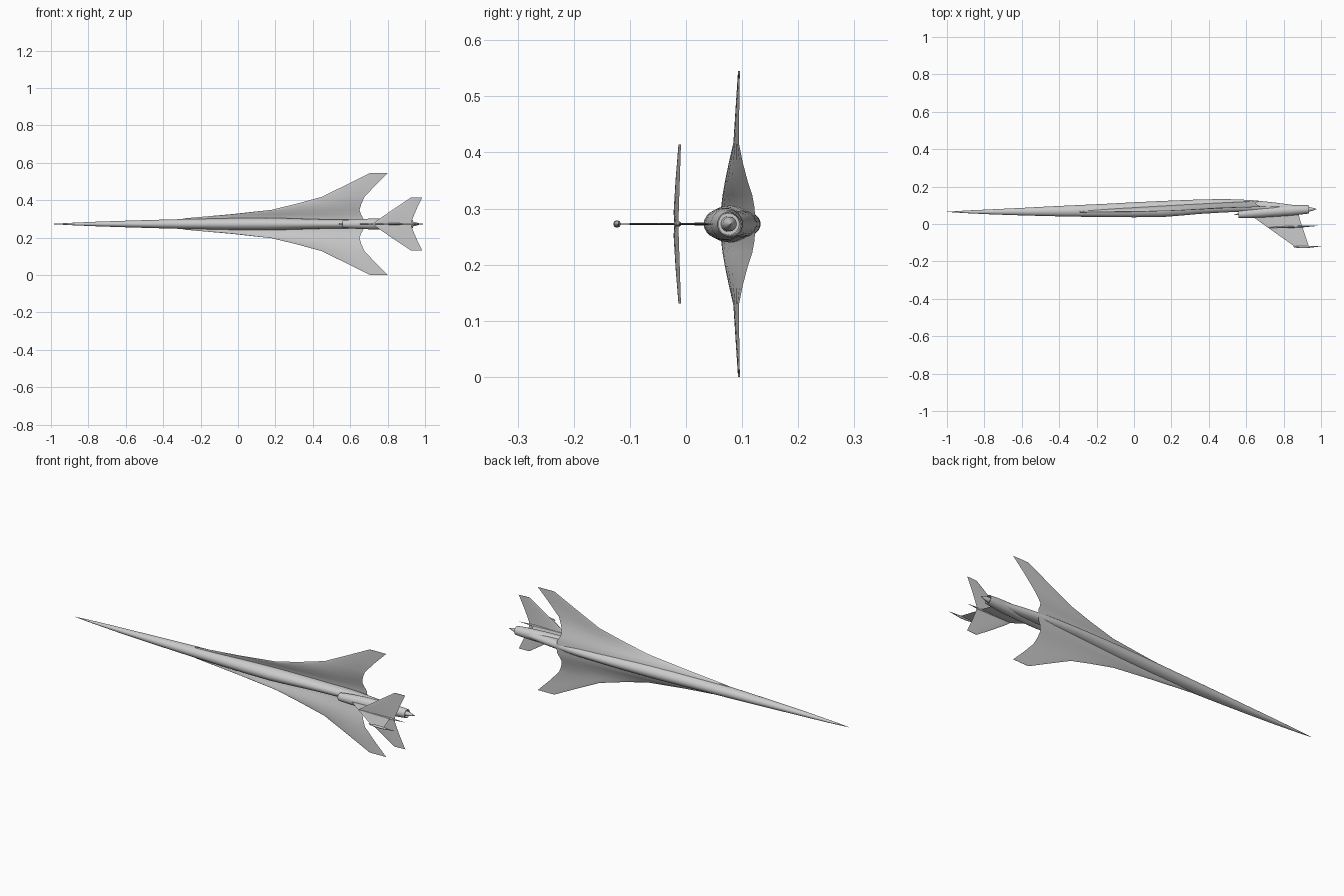
import bpy, bmesh, math

CZ = 0.2725  # symmetry plane height; aircraft "up" is -y


def loft(name, rings, caps=True, angle=35):
    """Skin a list of equal-length closed rings of points."""
    bm = bmesh.new()
    rows = [[bm.verts.new(p) for p in r] for r in rings]
    n = len(rows[0])
    for a, b in zip(rows, rows[1:]):
        for i in range(n):
            j = (i + 1) % n
            bm.faces.new((a[i], a[j], b[j], b[i]))
    if caps:
        bm.faces.new(rows[0])
        bm.faces.new(rows[-1])
    bmesh.ops.remove_doubles(bm, verts=bm.verts, dist=1e-5)
    bmesh.ops.recalc_face_normals(bm, faces=bm.faces)
    me = bpy.data.meshes.new(name)
    bm.to_mesh(me)
    bm.free()
    ob = bpy.data.objects.new(name, me)
    bpy.context.collection.objects.link(ob)
    bpy.context.view_layer.objects.active = ob
    ob.select_set(True)
    bpy.ops.object.shade_smooth_by_angle(angle=math.radians(angle))
    ob.select_set(False)
    return ob


def oval(x, ylo, yhi, hw, n=28):
    cy, ry = (ylo + yhi) / 2, (yhi - ylo) / 2
    return [(x, cy + ry * math.cos(2 * math.pi * i / n),
             CZ + hw * math.sin(2 * math.pi * i / n)) for i in range(n)]


def body(name, stations, **kw):
    return loft(name, [oval(*s) for s in stations], **kw)


def tube(name, stations, **kw):
    """Round body from (x, centre y, radius)."""
    return body(name, [(x, y - r, y + r, r) for x, y, r in stations], **kw)


CHORD = [0, 0.02, 0.08, 0.2, 0.4, 0.6, 0.8, 1]


def airfoil(le, te, thick, vertical=False):
    """Closed thin section between two points, thickened in y (or z)."""
    def point(t, s):
        p = [a + (b - a) * t for a, b in zip(le, te)]
        h = s * thick * (1.48 * math.sqrt(t) - 0.63 * t - 1.76 * t**2
                         + 1.42 * t**3 - 0.51 * t**4)
        p[2 if vertical else 1] += h
        return p
    return ([point(t, 1) for t in CHORD] +
            [point(t, -1) for t in reversed(CHORD[1:])])


def wing_pair(name, sections):
    """Sections (half span, le x, le y, te x, te y, thickness), both sides."""
    for label, s in (("left", -1), ("right", 1)):
        loft(f"{label}_{name}", [
            airfoil((lx, ly, CZ + s * h), (tx, ty, CZ + s * h), th)
            for h, lx, ly, tx, ty, th in sections])


# fuselage with long needle nose, arched belly and tapered tail
body("fuselage", [
    (-1.0, 0.0645, 0.0655, 0.0005), (-0.9, 0.058, 0.072, 0.006),
    (-0.75, 0.051, 0.079, 0.0125), (-0.6, 0.046, 0.086, 0.0175),
    (-0.45, 0.042, 0.094, 0.022), (-0.3, 0.039, 0.101, 0.026),
    (-0.15, 0.037, 0.108, 0.029), (0.0, 0.036, 0.116, 0.032),
    (0.15, 0.037, 0.123, 0.033), (0.25, 0.045, 0.127, 0.031),
    (0.35, 0.054, 0.131, 0.028), (0.45, 0.06, 0.133, 0.025),
    (0.55, 0.065, 0.132, 0.024), (0.65, 0.064, 0.126, 0.023),
    (0.75, 0.062, 0.115, 0.021), (0.85, 0.065, 0.102, 0.016)])

# main wing: long strake, cranked delta and swept outer panel
wing_pair("wing", [
    (0.0, -0.36, 0.062, 0.67, 0.124, 0.016),
    (0.03, -0.29, 0.064, 0.67, 0.122, 0.013),
    (0.052, -0.04, 0.066, 0.657, 0.118, 0.009),
    (0.076, 0.18, 0.07, 0.65, 0.110, 0.007),
    (0.11, 0.32, 0.077, 0.66, 0.101, 0.005),
    (0.145, 0.447, 0.085, 0.677, 0.094, 0.0035),
    (0.21, 0.58, 0.089, 0.737, 0.095, 0.0025),
    (0.2725, 0.705, 0.093, 0.80, 0.096, 0.0015)])

# engine nacelle: hollow inlet and nozzle, drooping along the tail
tube("engine_nacelle", [
    (0.64, 0.06, 0.012), (0.62, 0.058, 0.017), (0.575, 0.0535, 0.0185),
    (0.56, 0.052, 0.0195), (0.575, 0.053, 0.0215), (0.62, 0.057, 0.025),
    (0.69, 0.063, 0.028), (0.77, 0.069, 0.029), (0.84, 0.073, 0.028),
    (0.90, 0.0765, 0.025), (0.935, 0.078, 0.022), (0.935, 0.078, 0.020),
    (0.89, 0.076, 0.019)])
tube("inlet_spike", [(0.535, 0.05, 0.0005), (0.58, 0.054, 0.008),
                     (0.65, 0.061, 0.012)])
tube("nozzle_plug", [(0.88, 0.0755, 0.014), (0.935, 0.078, 0.0125),
                     (0.955, 0.079, 0.008), (0.978, 0.08, 0.0005)])

# vertical fin
loft("fin", [airfoil((lx, y, CZ), (tx, y, CZ), th, True) for lx, y, tx, th in [
    (0.60, 0.055, 0.88, 0.006), (0.645, 0.032, 0.885, 0.005),
    (0.71, -0.015, 0.90, 0.004), (0.86, -0.121, 0.935, 0.0025)]])

# horizontal stabiliser mid-way up the fin
wing_pair("stabiliser", [
    (0.0, 0.72, -0.019, 0.925, -0.013, 0.006),
    (0.02, 0.745, -0.021, 0.93, -0.013, 0.005),
    (0.08, 0.832, -0.018, 0.955, -0.011, 0.003),
    (0.142, 0.925, -0.013, 0.985, -0.009, 0.002)])

# slim pods on the fin: tip and stabiliser junction
tube("fin_tip_pod", [
    (0.85, -0.122, 0.0005), (0.865, -0.1225, 0.004), (0.895, -0.123, 0.0065),
    (0.93, -0.1225, 0.006), (0.965, -0.121, 0.003), (1.0, -0.119, 0.0005)])
tube("stabiliser_fairing", [
    (0.715, -0.018, 0.0005), (0.75, -0.018, 0.004), (0.83, -0.016, 0.0055),
    (0.91, -0.013, 0.0045), (0.98, -0.01, 0.0005)])
